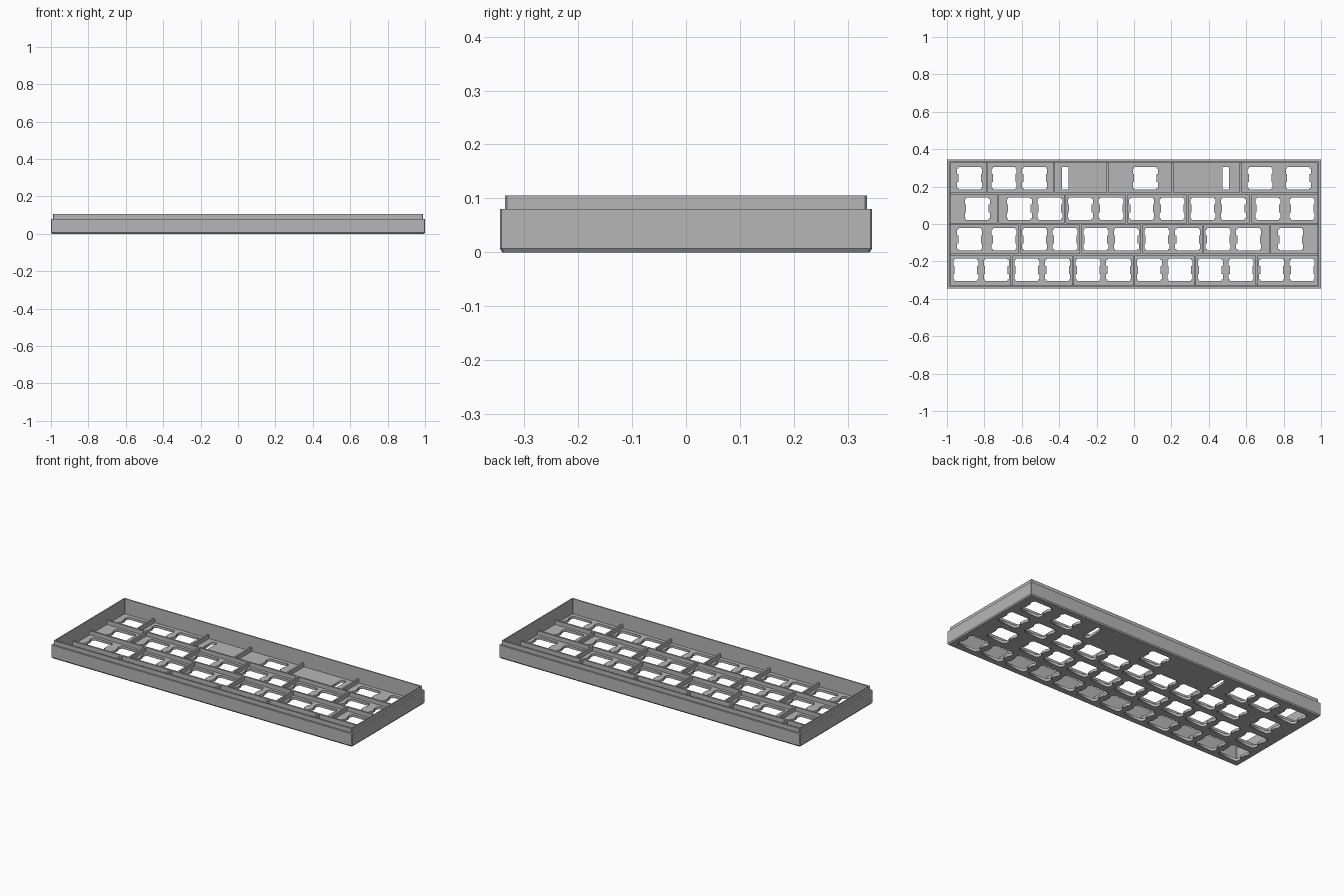
import bpy
import bmesh

cube = bpy.data.objects.get("Cube")
if cube:
    bpy.data.objects.remove(cube, do_unlink=True)

U = 0.1635                 # spacing of one key
MM = U / 19.05             # one millimetre
HALF_X, HALF_Y = 1.0, 0.3455
INSET = 0.018              # wall thickness
FLOOR, RIB_TOP = 0.015, 0.04
RIB_W = 0.01

grey = bpy.data.materials.new("plain_grey")
grey.use_nodes = True
colour = (0.47, 0.47, 0.47, 1)
grey.diffuse_color = colour
grey.node_tree.nodes["Principled BSDF"].inputs["Base Color"].default_value = colour


def link(name, mesh):
    obj = bpy.data.objects.new(name, mesh)
    bpy.context.collection.objects.link(obj)
    mesh.materials.clear()
    mesh.materials.append(grey)
    return obj


def rectangle(inset, cut=0.003):
    """Rectangle with slightly clipped corners."""
    x, y = HALF_X - inset, HALF_Y - inset
    return [(x, cut - y), (x, y - cut), (x - cut, y), (cut - x, y),
            (-x, y - cut), (-x, cut - y), (cut - x, -y), (x - cut, -y)]


# Surrounding wall: a stepped profile swept round the rectangle
profile = [(0.005, 0), (0, 0.007), (0, 0.08), (0.01, 0.08),
           (0.01, 0.105), (INSET, 0.105), (INSET, 0)]
bm = bmesh.new()
rings = [[bm.verts.new((x, y, z)) for x, y in rectangle(i)] for i, z in profile]
for k, low in enumerate(rings):
    high = rings[(k + 1) % len(rings)]
    for j in range(len(low)):
        n = (j + 1) % len(low)
        bm.faces.new((low[j], low[n], high[n], high[j]))
bmesh.ops.recalc_face_normals(bm, faces=bm.faces)
wall = bpy.data.meshes.new("outer_wall")
bm.to_mesh(wall)
bm.free()
link("outer_wall", wall)

# Key widths per row, from back to front
rows = [[1.25, 1, 1, 6.25, 1.25, 1.25],
        [1.75] + [1] * 8 + [1.25, 1],
        [1.25] + [1] * 9 + [1.75],
        [1] * 12]
row_y = [(1.5 - r) * U for r in range(4)]


def centres(widths):
    x, result = -6 * U, []
    for w in widths:
        result.append(x + w * U / 2)
        x += w * U
    return result


def switch_hole(cx, cy):
    """Square cutout with two wings on each side."""
    right = [(7, -7), (7, -6), (7.8, -6), (7.8, -2.5), (7, -2.5),
             (7, 2.5), (7.8, 2.5), (7.8, 6), (7, 6), (7, 7)]
    points = right + [(-x, -y) for x, y in right]
    return [(cx + x * MM, cy + y * MM) for x, y in points]


def slot(cx, cy):
    w, h = 0.0165, 7 * MM
    return [(cx - w, cy - h), (cx + w, cy - h), (cx + w, cy + h), (cx - w, cy + h)]


# Floor plate: filled outline with all the cutouts
key_x = [centres(w) for w in rows]
outlines = [rectangle(INSET)]
for xs, y in zip(key_x, row_y):
    outlines += [switch_hole(x, y) for x in xs]
long_key = key_x[0][3]
outlines += [slot(long_key + s * 50 * MM, row_y[0]) for s in (-1, 1)]

curve = bpy.data.curves.new("plate_outline", "CURVE")
curve.dimensions = "2D"
curve.fill_mode = "BOTH"
curve.extrude = FLOOR / 2
for outline in outlines:
    spline = curve.splines.new("POLY")
    spline.points.add(len(outline) - 1)
    for p, (x, y) in zip(spline.points, outline):
        p.co = (x, y, 0, 1)
    spline.use_cyclic_u = True
helper = bpy.data.objects.new("plate_outline", curve)
bpy.context.collection.objects.link(helper)
bpy.context.view_layer.update()
graph = bpy.context.evaluated_depsgraph_get()
plate = bpy.data.meshes.new_from_object(helper.evaluated_get(graph))
bpy.data.objects.remove(helper, do_unlink=True)
plate_obj = link("key_plate", plate)
plate_obj.location.z = FLOOR / 2


# Stiffening ribs on the floor
def rib(name, x, y, sx, sy):
    bm = bmesh.new()
    bmesh.ops.create_cube(bm, size=1)
    z0 = FLOOR - 0.002
    for v in bm.verts:
        v.co = (x + v.co.x * sx, y + v.co.y * sy,
                z0 + (v.co.z + 0.5) * (RIB_TOP - z0))
    mesh = bpy.data.meshes.new(name)
    bm.to_mesh(mesh)
    bm.free()
    link(name, mesh)


for r in (-1, 0, 1):
    rib("long_rib", 0, r * U, 2 * (HALF_X - INSET), RIB_W)


def between(xs, first):
    """Midpoints between every second pair of keys."""
    return [(xs[i] + xs[i + 1]) / 2 for i in range(first, len(xs) - 1, 2)]


rib_x = [[-0.787, -0.427, -0.142, 0.206, 0.57],
         between(key_x[1], 0), between(key_x[2], 1), between(key_x[3], 1)]
for xs, y in zip(rib_x, row_y):
    for x in xs:
        rib("short_rib", x, y, RIB_W, U)
